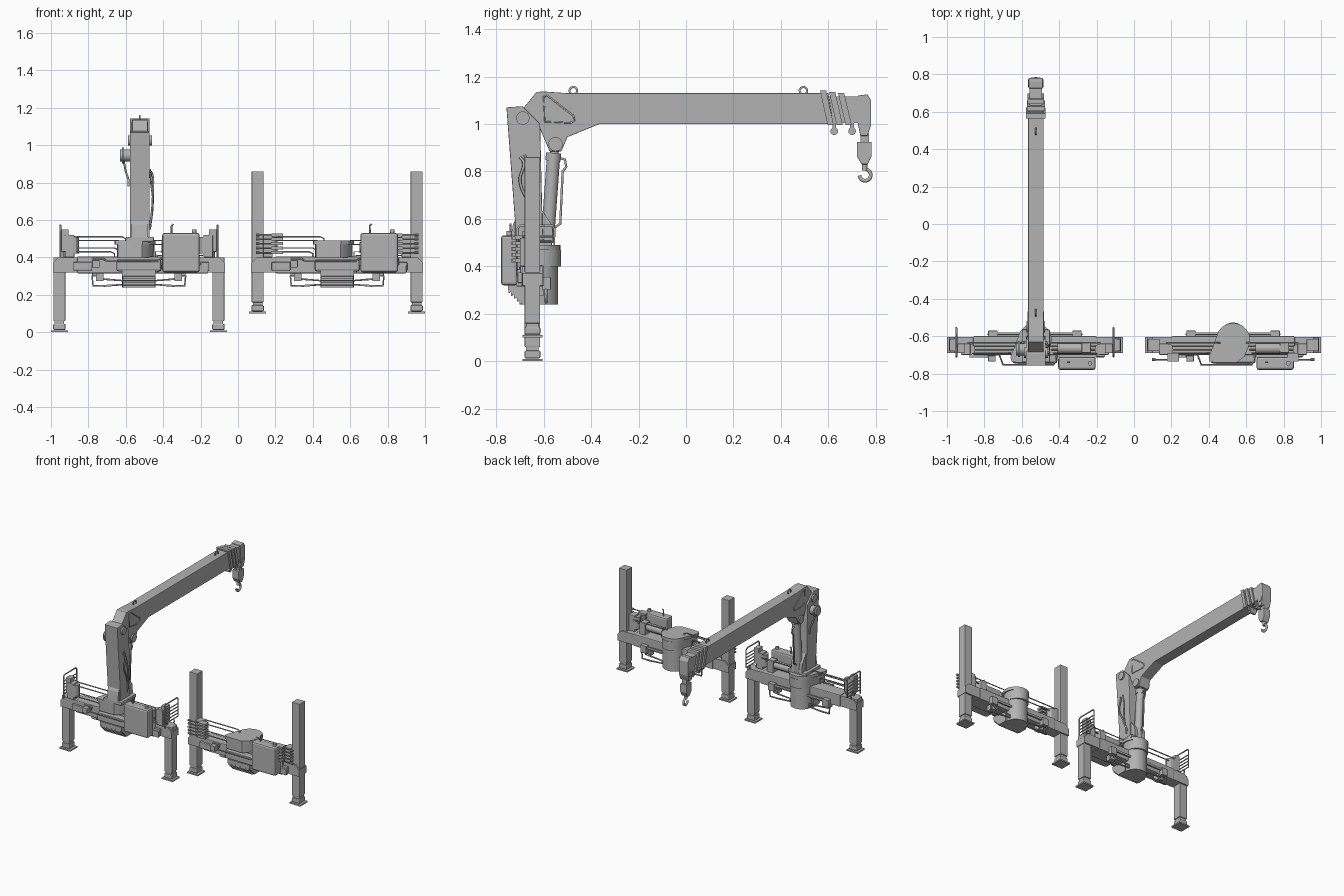
import bpy, bmesh, math
from mathutils import Vector

if "Cube" in bpy.data.objects:
    bpy.data.objects.remove(bpy.data.objects["Cube"])

grey = bpy.data.materials.new("plain_grey")
grey.use_nodes = True
grey.diffuse_color = (0.45, 0.45, 0.45, 1)
grey.node_tree.nodes["Principled BSDF"].inputs["Base Color"].default_value = (0.45, 0.45, 0.45, 1)


def finish(name, bm, bevel=0, smooth=False):
    bmesh.ops.recalc_face_normals(bm, faces=bm.faces)
    mesh = bpy.data.meshes.new(name)
    bm.to_mesh(mesh)
    bm.free()
    mesh.materials.append(grey)
    ob = bpy.data.objects.new(name, mesh)
    bpy.context.collection.objects.link(ob)
    if bevel:
        mod = ob.modifiers.new("bevel", "BEVEL")
        mod.width, mod.segments = bevel, 2
    if smooth:
        bpy.ops.object.select_all(action="DESELECT")
        ob.select_set(True)
        bpy.context.view_layer.objects.active = ob
        bpy.ops.object.shade_smooth_by_angle()
    return ob


def box(name, xs, ys, zs, bevel=0):
    bm = bmesh.new()
    bmesh.ops.create_cube(bm, size=1)
    for v in bm.verts:
        v.co = [(r[0] + r[1]) / 2 + c * (r[1] - r[0]) for c, r in zip(v.co, (xs, ys, zs))]
    return finish(name, bm, bevel)


def rod(name, a, b, r, sides=24):
    a, b = Vector(a), Vector(b)
    bm = bmesh.new()
    bmesh.ops.create_cone(bm, cap_ends=True, segments=sides, radius1=r, radius2=r, depth=(b - a).length)
    turn = (b - a).to_track_quat("Z", "Y")
    for v in bm.verts:
        v.co = turn @ v.co + (a + b) / 2
    return finish(name, bm, smooth=True)


def prism(name, pts, axis, lo, hi, bevel=0, smooth=False):
    """Extrude a flat outline along x (points y,z), y (x,z) or z (x,y)."""
    bm = bmesh.new()
    rings = []
    for d in (lo, hi):
        rings.append([bm.verts.new(p[:axis] + (d,) + p[axis:]) for p in pts])
        bm.faces.new(rings[-1])
    n = len(pts)
    for i in range(n):
        j = (i + 1) % n
        bm.faces.new((rings[0][i], rings[0][j], rings[1][j], rings[1][i]))
    return finish(name, bm, bevel, smooth)


def pipe(name, pts, r=0.004, closed=False, smooth=False):
    curve = bpy.data.curves.new(name, "CURVE")
    curve.dimensions = "3D"
    curve.bevel_depth, curve.bevel_resolution = r, 1
    curve.use_fill_caps = True
    if smooth:
        s = curve.splines.new("BEZIER")
        s.bezier_points.add(len(pts) - 1)
        for p, q in zip(s.bezier_points, pts):
            p.co, p.handle_left_type, p.handle_right_type = q, "AUTO", "AUTO"
        s.resolution_u = 6
    else:
        s = curve.splines.new("POLY")
        s.points.add(len(pts) - 1)
        for p, q in zip(s.points, pts):
            p.co = (*q, 1)
    s.use_cyclic_u = closed
    curve.materials.append(grey)
    ob = bpy.data.objects.new(name, curve)
    bpy.context.collection.objects.link(ob)
    bpy.ops.object.select_all(action="DESELECT")
    ob.select_set(True)
    bpy.context.view_layer.objects.active = ob
    bpy.ops.object.convert(target="MESH")


def arc(cx, cy, r, a0, a1, n):
    return [(cx + r * math.cos(math.radians(a0 + (a1 - a0) * i / n)),
             cy + r * math.sin(math.radians(a0 + (a1 - a0) * i / n))) for i in range(n + 1)]


def base_unit(tag, c, leg_low, leg_high):
    # Cross beam, mitred down at the ends, with a thicker sleeve in the middle
    prism(tag + "cross_beam", [(c - .46, .32), (c + .46, .32), (c + .46, .37), (c + .43, .40),
                               (c - .43, .40), (c - .46, .37)], 1, -.69, -.605)
    box(tag + "beam_sleeve", (c - .33, c + .33), (-.70, -.60), (.315, .405), .006)
    # Slewing drum, flared cap and chamfered front housing
    rod(tag + "slewing_drum", (c, -.62, .24), (c, -.62, .47), .08, 40)
    cap = arc(c, -.62, .09, -20, 165, 24) + [(c - .13, -.71), (c - .125, -.735), (c - .10, -.74),
                                            (c + .02, -.74), (c + .06, -.71)]
    prism(tag + "drum_cap", cap, 2, .468, .49, 0, True)
    prism(tag + "drum_flange", [(c + (x - c) * .9, y + .003) for x, y in cap], 2, .40, .468, 0, True)
    prism(tag + "lower_housing", [(-.75, .33), (-.75, .30), (-.69, .24), (-.62, .24), (-.62, .33)],
          0, c - .09, c + .09)
    for i in range(5):
        y = -.745 + i * .012
        box(tag + "housing_rib", (c - .085, c + .085), (y - .004, y + .002), (.288 - i * .012, .30 - i * .012))
    box(tag + "front_housing", (c - .12, c + .12), (-.745, -.66), (.325, .39), .012)
    # Tank with lid, strap and filler
    box(tag + "tank", (c + .125, c + .325), (-.78, -.71), (.32, .53), .012)
    box(tag + "tank_bracket", (c + .10, c + .37), (-.715, -.69), (.315, .36), .004)
    rod(tag + "tank_filler", (c + .295, -.745, .53), (c + .295, -.745, .548), .012)
    pipe(tag + "tank_breather", [(c + .175, -.74, .53), (c + .175, -.74, .57), (c + .185, -.74, .578)], .005)
    # Motor and pump behind the tank
    rod(tag + "motor", (c + .12, -.665, .455), (c + .25, -.665, .455), .028)
    box(tag + "pump", (c + .25, c + .30), (-.69, -.63), (.40, .49), .006)
    box(tag + "left_control_box", (c + .33, c + .375), (-.71, -.69), (.33, .375), .004)
    box(tag + "right_control_box", (c - .35, c - .25), (-.715, -.69), (.33, .375), .004)
    box(tag + "valve_box", (c - .25, c - .21), (-.735, -.69), (.345, .385), .004)
    # Hydraulic lines along the beam
    for i, z in enumerate((.43, .45, .49, .51)):
        y = -.69 + i * .018
        pipe(tag + "hydraulic_line", [(c - .36, y, z), (c - .15 + i * .02, y, z), (c - .13 + i * .02, y, z - .01),
                                      (c - .13 + i * .02, y, .40)])
        pipe(tag + "hydraulic_line", [(c + .35, y, z - .02), (c + .10 - i * .01, y, z - .02),
                                      (c + .10 - i * .01, y, .40)])
    pipe(tag + "front_line", [(c - .25, -.70, .392), (c - .19, -.70, .392), (c - .17, -.752, .38),
                              (c + .10, -.752, .38), (c + .12, -.70, .392)], .005)
    # Rear rail
    box(tag + "rear_rail", (c - .25, c + .25), (-.59, -.58), (.335, .35))
    for s in (-1, 1):
        # Folded support frame under the beam
        loop = [(.08, .255), (.18, .248), (.245, .248), (.25, .30), (.225, .305), (.20, .285), (.08, .275)]
        pipe(tag + "support_frame", [(c + s * x, -.59, z) for x, z in loop], .006, True)
        box(tag + "support_pad", sorted((c + s * .20, c + s * .25)), (-.605, -.57), (.30, .355), .003)
        box(tag + "support_hanger", sorted((c + s * .19, c + s * .23)), (-.65, -.60), (.275, .32))
        # Outrigger leg, collar and foot
        lx = c + s * .425
        w = .032
        box(tag + "outrigger_leg", (lx - w, lx + w), (-.68, -.615), (leg_low + .06, leg_high), .003)
        box(tag + "leg_inner_tube", (lx - .026, lx + .026), (-.674, -.621), (leg_low + .03, leg_low + .07))
        box(tag + "foot_block", (lx - .033, lx + .033), (-.681, -.614), (leg_low + .012, leg_low + .045), .006)
        box(tag + "foot_pad", (lx - .045, lx + .045), (-.69, -.605), (leg_low, leg_low + .01))
        # Valve block by the leg
        vx = c + s * .37
        box(tag + "valve_block", (vx - .025, vx + .025), (-.70, -.64), (.40, .52), .004)
        rod(tag + "valve_body", (vx - s * .02, -.67, .42), (vx - s * .02, -.67, .51), .03, 12)


def lever_stack(c, s):
    # Stacked control levers reaching out past the leg
    for i in range(5):
        z = .425 + i * .024
        rod("control_lever", (c + s * .30, -.725, z), (c + s * .425, -.725, z), .004, 8)
        rod("lever_knob", (c + s * .415, -.725, z), (c + s * .435, -.725, z), .008, 10)
        box("lever_valve", sorted((c + s * .29, c + s * .35)), (-.735, -.69), (z - .008, z + .008))


def guard_fence(c, s):
    # Lever panel and barred guard above the leg
    x = c + s * .42
    pipe("guard_frame", [(x, -.71, .40), (x, -.71, .56), (x, -.70, .572), (x, -.565, .572),
                         (x, -.555, .56), (x, -.555, .43), (x, -.60, .43), (x, -.60, .40)], .005)
    for i in range(5):
        z = .43 + i * .024
        rod("guard_bar", (x, -.71, z), (x, -.555, z), .004, 8)
    box("lever_panel", sorted((c + s * .375, c + s * .415)), (-.69, -.64), (.43, .55), .004)
    rod("panel_post", (c + s * .40, -.66, .39), (c + s * .40, -.66, .44), .008, 10)


A, B = -.53, .53
base_unit("crane_", A, 0, .40)
base_unit("spare_", B, .10, .86)
for s in (-1, 1):
    guard_fence(A, s)
    lever_stack(B, s)

# Crane mast with foot and side gussets
M = -.525
prism("mast", [(-.757, 1.07), (-.69, 1.075), (-.615, 1.0), (-.605, .58), (-.60, .48), (-.72, .48), (-.72, .58)],
      0, M - .053, M + .053, .004)
box("mast_foot", (M - .075, M + .075), (-.74, -.565), (.485, .51), .004)
prism("mast_foot_skirt", [(-.74, .505), (-.56, .505), (-.565, .575), (-.61, .64), (-.70, .64), (-.73, .575)],
      0, M - .045, M + .045)
for s in (-1, 1):
    rod("mast_pivot_pin", (M + s * .05, -.688, 1.025), (M + s * .064, -.688, 1.025), .028)
    rod("lift_pivot_pin", (M + s * .03, -.55, .915), (M + s * .05, -.55, .915), .03)
    # Rounded triangular frame on the boom cheek
    tri = [(-.60, 1.115), (-.585, 1.12), (-.475, 1.035), (-.47, 1.015), (-.485, 1.005), (-.595, 1.01)]
    pipe("cheek_frame", [(M + s * .041, y, z) for y, z in tri], .004, True)

# Main boom
prism("boom", [(-.70, 1.05), (-.63, 1.135), (-.60, 1.137), (-.50, 1.13), (.60, 1.13), (.62, 1.0), (-.365, 1.0),
               (-.50, .945), (-.525, .885), (-.575, .885), (-.59, .92), (-.62, .99), (-.69, .99)],
      0, M - .041, M + .041, .003)
# Slanted collars and telescopic sections
for i in range(3):
    y, w, t = .565 + i * .038, .052 - i * .004, 1.142 - i * .006
    prism("boom_collar", [(y, t), (y + .026, t), (y + .058, .995), (y + .032, .995)], 0, M - w, M + w)
box("boom_extension", (M - .034, M + .034), (.58, .75), (1.005, 1.115))
prism("boom_head", [(.725, 1.12), (.765, 1.125), (.78, 1.10), (.78, .995), (.765, .95), (.735, .95), (.725, 1.0)],
      0, M - .038, M + .038, .003)
for y in (.625, .70):
    rod("guide_roller", (M - .025, y, .97), (M + .025, y, .97), .016)
    box("roller_bracket", (M - .03, M + .03), (y - .008, y + .008), (.97, 1.005))
for y in (-.475, .495):
    pipe("lifting_eye", [(M, p, q) for p, q in arc(y, 1.14, .016, -40, 220, 14)], .005)

# Hook block and hook
rod("head_sheave", (M - .042, .752, 1.0), (M + .042, .752, 1.0), .02)
box("hook_link", (M - .018, M + .018), (.735, .772), (.92, .96))
prism("hook_block", [(.72, .925), (.783, .925), (.783, .865), (.765, .83), (.74, .83), (.72, .865)],
      0, M - .026, M + .026, .003)
rod("hook_shank", (M, .753, .805), (M, .753, .835), .012)
pipe("hook", [(M, p, q) for p, q in [(.753, .815)] + arc(.755, .785, .024, 65, -175, 16)], .009)

# Lift cylinder and its hoses
rod("lift_cylinder", (M, -.585, .50), (M, -.558, .87), .028)
rod("lift_rod", (M, -.558, .86), (M, -.55, .915), .018)
rod("lift_collar", (M, -.561, .845), (M, -.558, .878), .032)
pipe("cylinder_line", [(M, -.545, .86), (M, -.51, .85), (M, -.505, .82), (M, -.52, .80), (M, -.53, .58),
                       (M, -.56, .56)], .006)

# Winch on the right of the mast
rod("winch_drum", (M - .05, -.67, .945), (M - .105, -.67, .945), .032)
rod("winch_flange", (M - .085, -.67, .945), (M - .095, -.67, .945), .042)
pipe("winch_hose", [(M - .085, -.66, .91), (M - .075, -.64, .86), (M - .06, -.63, .81), (M - .06, -.63, .78)],
     .006, smooth=True)
# Hose loop on the left of the mast
pipe("mast_hose", [(M + .058, -.70, .86), (M + .068, -.685, .84), (M + .07, -.70, .76), (M + .066, -.66, .66),
                   (M + .055, -.63, .57)], .006, smooth=True)
pipe("mast_hose", [(M + .055, -.68, .87), (M + .06, -.66, .80), (M + .07, -.65, .70), (M + .055, -.64, .55)],
     .005, smooth=True)
